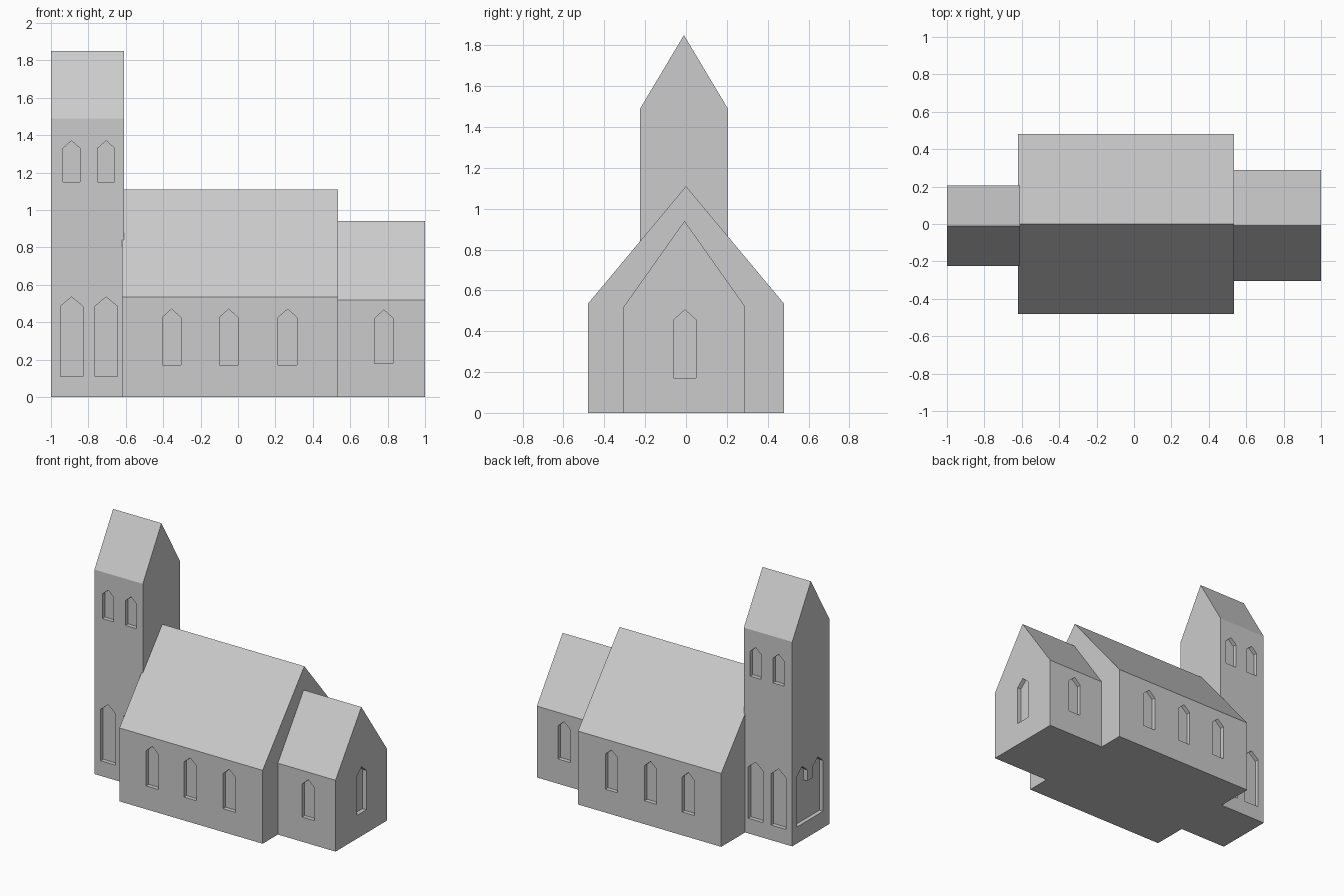
import bpy, bmesh
from mathutils import Vector

if "Cube" in bpy.data.objects:
    bpy.data.objects.remove(bpy.data.objects["Cube"])

stone = bpy.data.materials.new("grey_stone")
stone.diffuse_color = (0.6, 0.6, 0.6, 1)
stone.use_nodes = True
stone.node_tree.nodes["Principled BSDF"].inputs["Base Color"].default_value = stone.diffuse_color
DEPTH = 0.03      # window recess
OVER = 0.02       # how far cutters stick out of the wall


def add_prism(bm, points, shift):
    """Closed prism from an outline and an extrusion vector."""
    a = [bm.verts.new(p) for p in points]
    b = [bm.verts.new(Vector(p) + Vector(shift)) for p in points]
    n = len(a)
    bm.faces.new(a[::-1])
    bm.faces.new(b)
    for i in range(n):
        bm.faces.new((a[i], a[(i + 1) % n], b[(i + 1) % n], b[i]))


def make_object(name, bm):
    bmesh.ops.recalc_face_normals(bm, faces=bm.faces)
    mesh = bpy.data.meshes.new(name)
    bm.to_mesh(mesh)
    bm.free()
    mesh.materials.append(stone)
    obj = bpy.data.objects.new(name, mesh)
    bpy.context.collection.objects.link(obj)
    return obj


def lancet(c, w, z0, z1, z2):
    """Pointed window outline: sill z0, shoulder z1, tip z2."""
    h = w / 2
    return [(c - h, z0), (c + h, z0), (c + h, z1), (c, z2), (c - h, z1)]


def gabled_body(name, x0, x1, y0, y1, eave, ridge, side=(), east=(), west=()):
    """Gabled block with recessed windows on both long sides and the ends."""
    bm = bmesh.new()
    ym = (y0 + y1) / 2
    add_prism(bm, [(x0, y0, 0), (x0, y1, 0), (x0, y1, eave),
                   (x0, ym, ridge), (x0, y0, eave)], (x1 - x0, 0, 0))
    body = make_object(name, bm)

    cut = bmesh.new()
    t = DEPTH + OVER
    for outline in side:
        add_prism(cut, [(u, y0 - OVER, z) for u, z in outline], (0, t, 0))
        add_prism(cut, [(u, y1 + OVER, z) for u, z in outline], (0, -t, 0))
    for outline in east:
        add_prism(cut, [(x1 + OVER, u, z) for u, z in outline], (-t, 0, 0))
    for outline in west:
        add_prism(cut, [(x0 - OVER, u, z) for u, z in outline], (t, 0, 0))
    cutter = make_object(name + "_window_cutter", cut)
    cutter.hide_render = True

    # Cut the recesses, then drop the cutter
    mod = body.modifiers.new("windows", 'BOOLEAN')
    mod.operation = 'DIFFERENCE'
    mod.solver = 'EXACT'
    mod.object = cutter
    dg = bpy.context.evaluated_depsgraph_get()
    result = bpy.data.meshes.new_from_object(body.evaluated_get(dg))
    body.modifiers.clear()
    body.data = result
    bpy.data.objects.remove(cutter)
    return body


# Tower: paired lancets low and high, twin-arched recess on the west face
pair = (-0.89, -0.705)
portal = [(-0.15, 0.12), (0.15, 0.12), (0.15, 0.49), (0.09, 0.54),
          (0.03, 0.49), (0.03, 0.41), (-0.03, 0.41), (-0.03, 0.49),
          (-0.09, 0.54), (-0.15, 0.49)]
gabled_body("tower", -1.0, -0.61, -0.225, 0.205, 1.49, 1.85,
            side=[lancet(c, 0.12, 0.11, 0.485, 0.535) for c in pair]
               + [lancet(c, 0.09, 1.15, 1.33, 1.37) for c in pair],
            west=[portal])

# Nave: three windows on each long side
gabled_body("nave", -0.62, 0.535, -0.48, 0.48, 0.535, 1.11,
            side=[lancet(c, 0.1, 0.17, 0.425, 0.47)
                  for c in (-0.355, -0.05, 0.265)])

# Chancel: one window on each side and one in the east gable
gabled_body("chancel", 0.535, 1.0, -0.305, 0.29, 0.52, 0.94,
            side=[lancet(0.78, 0.1, 0.18, 0.42, 0.465)],
            east=[lancet(-0.005, 0.11, 0.17, 0.455, 0.505)])
